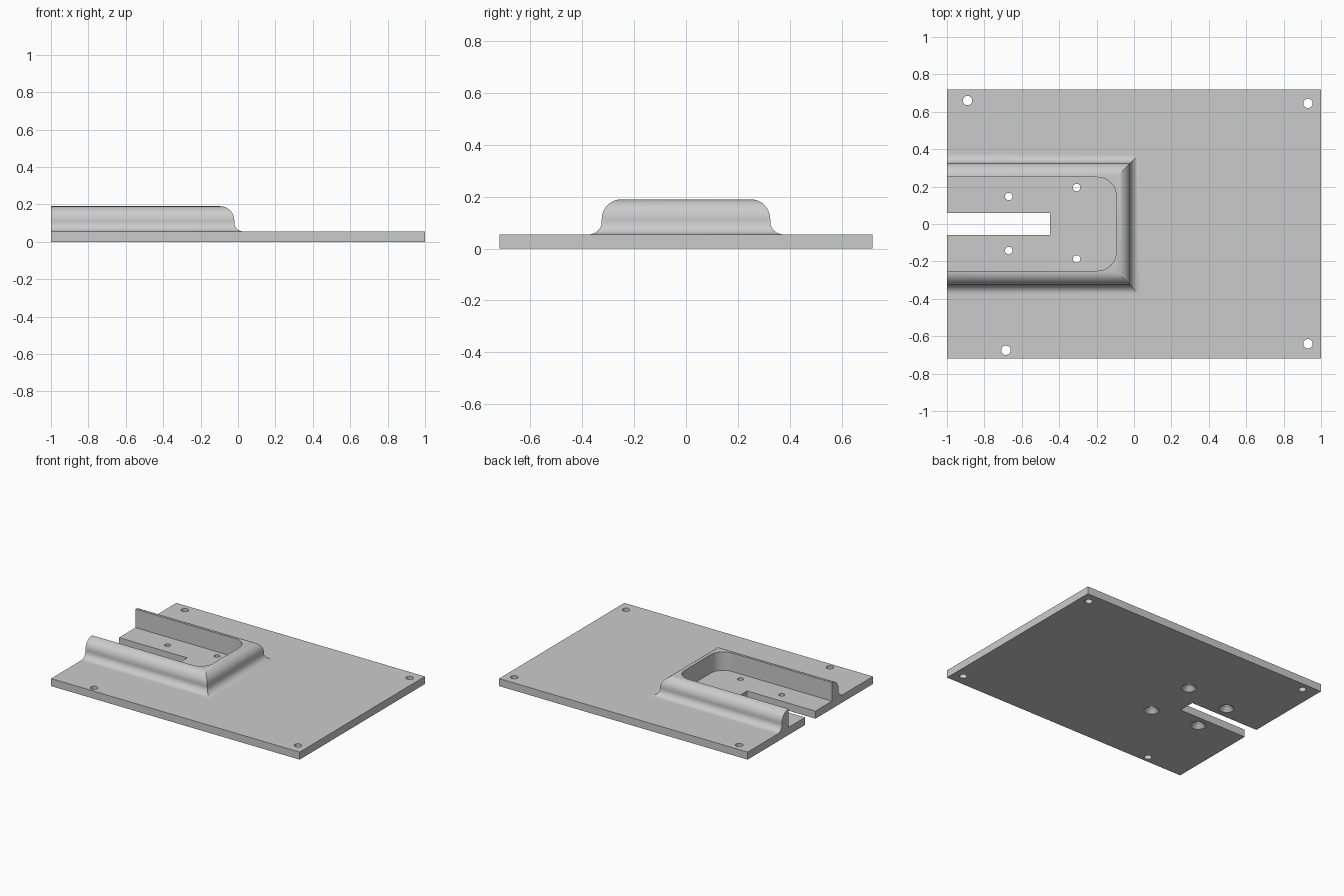
import bpy, bmesh
from math import sin, cos, pi

if "Cube" in bpy.data.objects:
    bpy.data.objects.remove(bpy.data.objects["Cube"])

PLATE_TOP, HALF_DEPTH = 0.055, 0.72

grey = bpy.data.materials.new("plain grey")
grey.use_nodes = True
colour = (0.6, 0.6, 0.6, 1)
grey.diffuse_color = colour
grey.node_tree.nodes["Principled BSDF"].inputs["Base Color"].default_value = colour


def loft(name, rings):
    """Closed solid skinned through rings of equal point count."""
    bm = bmesh.new()
    loops = [[bm.verts.new(p) for p in ring] for ring in rings]
    n = len(loops[0])
    for a, b in zip(loops, loops[1:]):
        for i in range(n):
            j = (i + 1) % n
            bm.faces.new((a[i], a[j], b[j], b[i]))
    bm.faces.new(loops[0][::-1])
    bm.faces.new(loops[-1])
    bmesh.ops.recalc_face_normals(bm, faces=bm.faces)
    mesh = bpy.data.meshes.new(name)
    bm.to_mesh(mesh)
    bm.free()
    mesh.materials.append(grey)
    obj = bpy.data.objects.new(name, mesh)
    bpy.context.collection.objects.link(obj)
    return obj


def box(name, x0, x1, half_y, z0, z1):
    outline = [(x0, -half_y), (x1, -half_y), (x1, half_y), (x0, half_y)]
    return loft(name, [[(x, y, z) for x, y in outline] for z in (z0, z1)])


def turned(name, x, y, profile, sides=32):
    """Round cutter from (radius, height) pairs."""
    return loft(name, [[(x + r * cos(2 * pi * i / sides), y + r * sin(2 * pi * i / sides), z)
                        for i in range(sides)] for r, z in profile])


def combine(target, tool, operation):
    mod = target.modifiers.new(operation.lower(), "BOOLEAN")
    mod.operation, mod.object, mod.solver = operation, tool, "EXACT"
    bpy.ops.object.select_all(action="DESELECT")
    bpy.context.view_layer.objects.active = target
    target.select_set(True)
    bpy.ops.object.modifier_apply(modifier=mod.name)
    bpy.data.objects.remove(tool)


# Base plate with an open slot
plate = box("base_plate", -1, 1, HALF_DEPTH, 0, PLATE_TOP)
combine(plate, box("slot_cutter", -1.1, -0.45, 0.06, -0.1, 0.2), "DIFFERENCE")

# Straight mounting holes near the edges
for x, y in ((-0.89, 0.66), (0.93, 0.645), (0.93, -0.64), (-0.685, -0.675)):
    combine(plate, turned("hole_cutter", x, y, ((0.025, -0.1), (0.025, 0.1))), "DIFFERENCE")

# Screw holes in the pocket, countersunk from below
screw = ((0.06, -0.01), (0.05, 0), (0.02, 0.03), (0.02, 0.1))
for x, y in ((-0.67, 0.147), (-0.67, -0.142), (-0.307, 0.195), (-0.307, -0.187)):
    combine(plate, turned("screw_cutter", x, y, screw), "DIFFERENCE")

# Raised U-shaped rim: flared foot, rounded shoulder, mitred corners
STEPS = 12
angles = [pi / 2 * i / STEPS for i in range(STEPS + 1)]
foot = [(0.375 - 0.05 * sin(a), 0.105 - 0.05 * cos(a)) for a in angles]
shoulder = [(0.25 + 0.075 * cos(a), 0.115 + 0.075 * sin(a)) for a in angles]
profile = [(0.375, PLATE_TOP - 0.01)] + foot + shoulder
rim = loft("raised_rim", [[(-1, -o, z), (o - 0.345, -o, z), (o - 0.345, o, z), (-1, o, z)]
                          for o, z in profile])

# Pocket with rounded inner corners, open at one end
end_x, half, r = -0.095, 0.25, 0.1
corner = [(end_x - r + r * sin(a), -half + r - r * cos(a)) for a in angles]
outline = [(-1.1, -half)] + corner + [(x, -y) for x, y in corner[::-1]] + [(-1.1, half)]
pocket = loft("pocket_cutter", [[(x, y, z) for x, y in outline] for z in (0, 0.3)])
combine(rim, pocket, "DIFFERENCE")

# Smooth curves, crisp edges
for obj in (plate, rim):
    bpy.ops.object.select_all(action="DESELECT")
    bpy.context.view_layer.objects.active = obj
    obj.select_set(True)
    bpy.ops.object.shade_smooth_by_angle(angle=pi / 8)
    obj.modifiers.new("flat face normals", "WEIGHTED_NORMAL").keep_sharp = True
